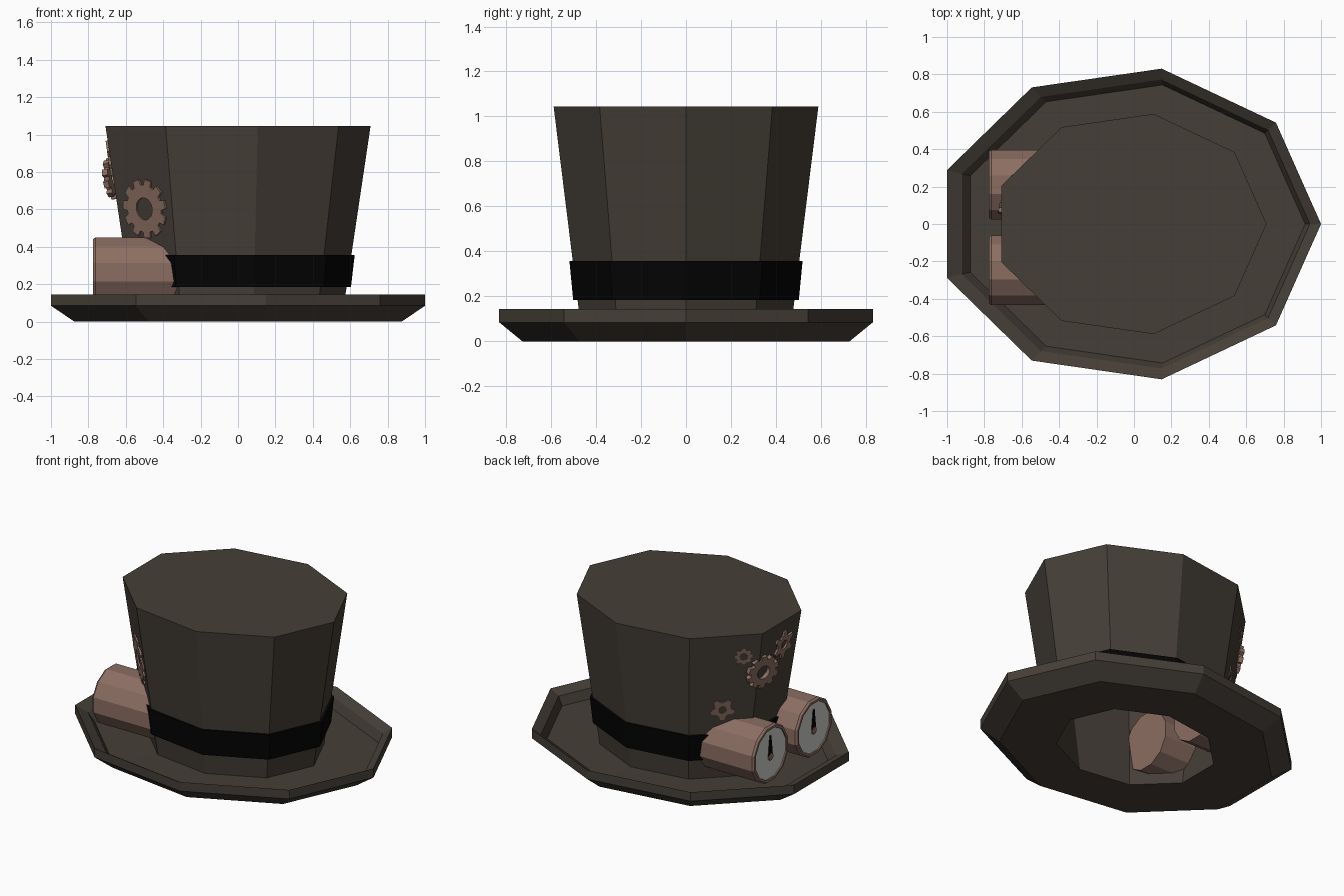
import bpy, bmesh, math
from mathutils import Matrix, Vector

cube = bpy.data.objects.get("Cube")
if cube:
    bpy.data.objects.remove(cube, do_unlink=True)


def material(name, rgb):
    m = bpy.data.materials.new(name)
    m.use_nodes = True
    m.diffuse_color = (*rgb, 1)
    bsdf = m.node_tree.nodes["Principled BSDF"]
    bsdf.inputs["Base Color"].default_value = (*rgb, 1)
    bsdf.inputs["Roughness"].default_value = 0.9
    return m


FELT = material("dark felt", (0.06, 0.049, 0.038))
BAND = material("black ribbon", (0.0012, 0.0012, 0.0012))
COPPER = material("copper", (0.26, 0.155, 0.122))
DIAL = material("pale dial", (0.60, 0.62, 0.57))


def finish(name, bm, mat):
    bmesh.ops.recalc_face_normals(bm, faces=bm.faces)
    mesh = bpy.data.meshes.new(name)
    bm.to_mesh(mesh)
    bm.free()
    mesh.materials.append(mat)
    ob = bpy.data.objects.new(name, mesh)
    bpy.context.collection.objects.link(ob)
    return ob


def loft(name, rings, mat, loop=False):
    """Skin a list of equal point rings; cap the ends or join them in a loop."""
    bm = bmesh.new()
    rows = [[bm.verts.new(p) for p in ring] for ring in rings]
    n = len(rows[0])
    pairs = list(zip(rows, rows[1:]))
    if loop:
        pairs.append((rows[-1], rows[0]))
    for a, b in pairs:
        for i in range(n):
            j = (i + 1) % n
            bm.faces.new((a[i], a[j], b[j], b[i]))
    if not loop:
        bm.faces.new(rows[0])
        bm.faces.new(rows[-1])
    return finish(name, bm, mat)


def oval(w, z, dx=0.0):
    """Nine-sided oval ring of half width w."""
    r = w / 0.97
    pts = []
    for k in range(9):
        a = math.tau * k / 9
        pts.append((r * (math.cos(a) - 0.03) + dx, 0.818 * r * math.sin(a), z))
    return pts


def wall(z):
    """Half width of the crown at height z."""
    return 0.553 + 0.149 * z


# Hat body: inner lining, flat underside, brim with raised lip, crown
loft("hat_body", [
    oval(0.65, 1.01), oval(0.505, 0), oval(0.875, 0), oval(1, 0.085), oval(1, 0.145),
    oval(0.93, 0.11, 0.01), oval(0.895, 0.05, 0.02),
    oval(wall(0.045), 0.045), oval(wall(1.045), 1.045)], FELT)

# Ribbon around the crown
loft("hat_band", [
    oval(wall(0.185) - 0.01, 0.185), oval(0.604, 0.185),
    oval(0.624, 0.357), oval(wall(0.357) - 0.01, 0.357)], BAND, loop=True)


# Pressure gauges lying on the brim, dials facing -x
def disc(x, r, y, z, n=12):
    return [(x, y + r * math.cos(math.tau * (k + 0.5) / n),
             z + r * math.sin(math.tau * (k + 0.5) / n)) for k in range(n)]


def gauge(label, y):
    z, r = 0.264, 0.193
    loft(label + "_gauge_case", [
        disc(-0.30, r, y, z), disc(-0.763, r, y, z), disc(-0.776, r - 0.01, y, z),
        disc(-0.776, r - 0.025, y, z), disc(-0.763, r - 0.025, y, z)], COPPER)
    loft(label + "_gauge_dial", [disc(-0.762, r - 0.026, y, z),
                                 disc(-0.768, r - 0.026, y, z)], DIAL)
    loft(label + "_gauge_hub", [disc(-0.767, 0.024, y, z - 0.02, 8),
                                disc(-0.776, 0.024, y, z - 0.02, 8)], COPPER)
    hand = [(-0.022, -0.01), (0.022, -0.01), (0.006, 0.12), (-0.006, 0.12)]
    loft(label + "_gauge_hand", [[(x, y + dy, z + dz) for dy, dz in hand]
                                 for x in (-0.767, -0.773)], BAND)


gauge("front", -0.247)
gauge("back", 0.21)


# Cog wheels sunk into the crown
def gear(name, center, azimuth, r, teeth, hole, root=0.8, tip=0.25, base=0.36, thick=0.03):
    n = teeth * 4
    place = (Matrix.Translation(Vector(center))
             @ Matrix.Rotation(math.radians(azimuth), 4, "Z")
             @ Matrix.Rotation(math.radians(98), 4, "Y"))

    def ring(z, outer):
        pts = []
        for k in range(n):
            t, c = divmod(k, 4)
            step = (-base, -tip / 2, tip / 2, base)[c]
            a = math.tau * (t + step) / teeth
            rad = (r if c in (1, 2) else r * root) if outer else hole
            pts.append(place @ Vector((rad * math.cos(a), rad * math.sin(a), z)))
        return pts

    h = thick / 2
    loft(name, [ring(-h, False), ring(-h, True), ring(h, True), ring(h, False)],
         COPPER, loop=True)


gear("large_gear", (-0.491, -0.326, 0.605), 225, 0.160, 11, 0.06, tip=0.5)
gear("corner_gear", (-0.672, 0.155, 0.765), 160, 0.112, 10, 0.045, tip=0.5)
gear("small_gear", (-0.608, 0.262, 0.893), 135, 0.055, 8, 0.026, tip=0.4, thick=0.02)
gear("upper_star_gear", (-0.680, -0.045, 0.875), 180, 0.095, 6, 0.03, root=0.65, tip=0.24)
gear("lower_star_gear", (-0.485, 0.312, 0.528), 135, 0.075, 5, 0.026, root=0.68, tip=0.24)
